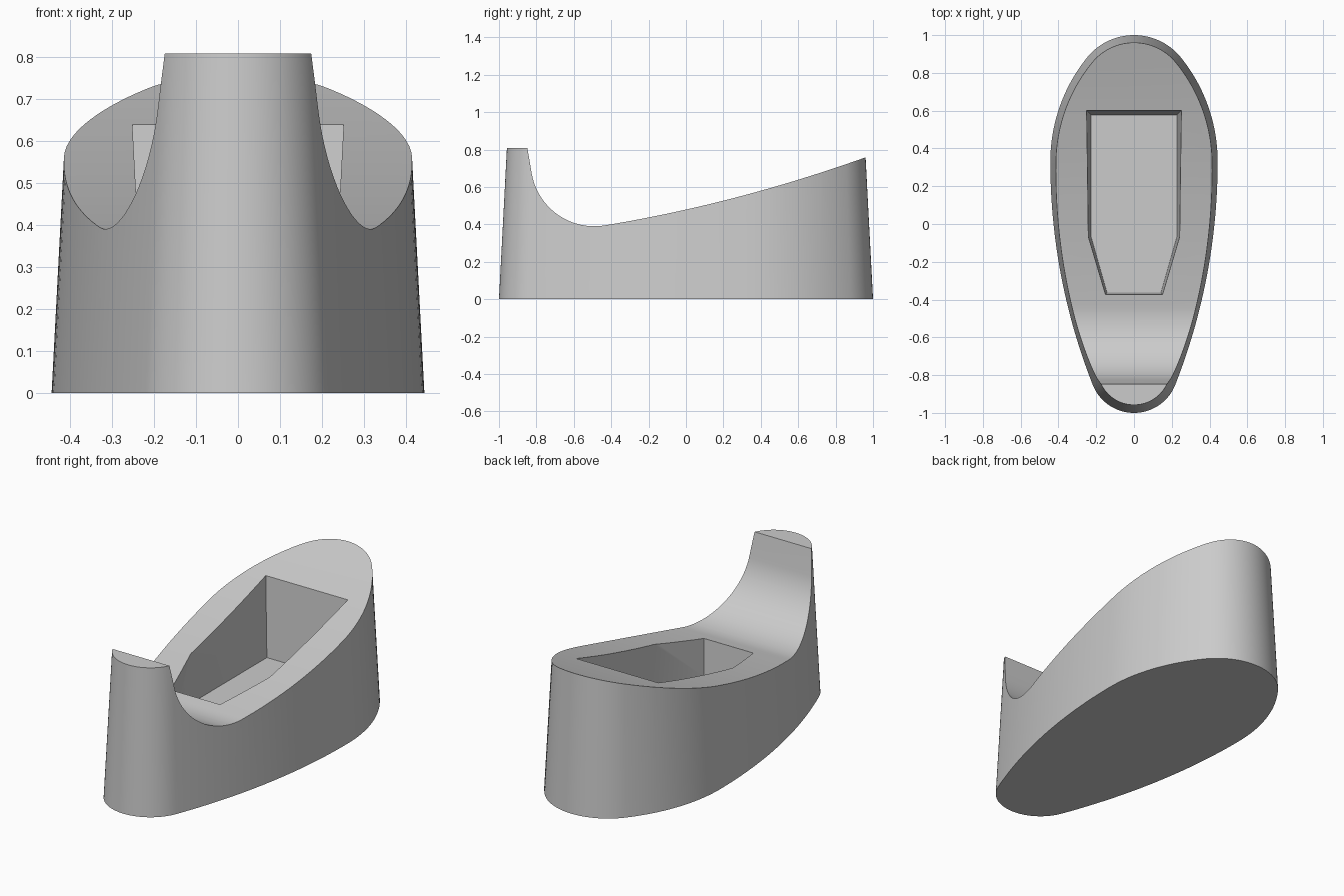
import bpy, bmesh
from math import sin, cos, tan, asin, atan2, radians, hypot, pi

cube = bpy.data.objects.get("Cube")
if cube:
    bpy.data.objects.remove(cube, do_unlink=True)

DRAFT = tan(radians(3))          # all upright walls lean by this slope
HALF_WIDTH, WIDEST_Y = 0.443, 0.33
FLOOR_Z = 0.2

grey = bpy.data.materials.new("plain grey")
grey.use_nodes = True
grey.diffuse_color = (0.6, 0.6, 0.6, 1)
grey.node_tree.nodes["Principled BSDF"].inputs["Base Color"].default_value = (0.6, 0.6, 0.6, 1)


def loft(name, lower, upper):
    """Closed solid between two loops with equal point counts."""
    bm = bmesh.new()
    a = [bm.verts.new(p) for p in lower]
    b = [bm.verts.new(p) for p in upper]
    bm.faces.new(a)
    bm.faces.new(b)
    for i in range(len(a)):
        j = (i + 1) % len(a)
        bm.faces.new((a[i], a[j], b[j], b[i]))
    bmesh.ops.recalc_face_normals(bm, faces=bm.faces)
    mesh = bpy.data.meshes.new(name)
    bm.to_mesh(mesh)
    bm.free()
    mesh.materials.append(grey)
    obj = bpy.data.objects.new(name, mesh)
    bpy.context.collection.objects.link(obj)
    return obj


def arc(cx, cy, r, start, end, n):
    steps = [start + (end - start) * i / n for i in range(n + 1)]
    return [(cx + r * cos(t), cy + r * sin(t)) for t in steps]


def half_end(tip_r, reach):
    """Tip radius, side radius and tangent angle of one end of the egg plan."""
    w, d = HALF_WIDTH, reach - tip_r
    side_r = (w * w + d * d - tip_r ** 2) / (2 * (w - tip_r))
    return tip_r, side_r, asin(d / (side_r - tip_r))


def plan(z):
    """Egg-shaped outline of tangent arcs, drawn in by the draft at height z."""
    inset = z * DRAFT
    fr, fs, fa = half_end(0.235, 1 + WIDEST_Y)
    rr, rs, ra = half_end(0.32, 1 - WIDEST_Y)
    right = arc(0, fr - 1, fr - inset, -pi / 2, -fa, 20)
    right += arc(HALF_WIDTH - fs, WIDEST_Y, fs - inset, -fa, 0, 24)[1:]
    right += arc(HALF_WIDTH - rs, WIDEST_Y, rs - inset, 0, ra, 18)[1:]
    right += arc(0, 1 - rr, rr - inset, ra, pi / 2, 20)[1:]
    left = [(-x, y) for x, y in right[-2:0:-1]]
    return [(x, y, z) for x, y in right + left]


def pocket(z):
    """Tapered slot outline, widened by the draft above the pocket floor."""
    d = (z - FLOOR_Z) * DRAFT
    x1, x2, y1, y2, y3 = 0.143, 0.228, -0.362, -0.065, 0.578
    lean = atan2(x2 - x1, y2 - y1)
    right = [(x1 + d * tan((pi / 2 - lean) / 2), y1 - d),
             (x2 + d, y2 - d * tan(lean / 2)), (x2 + d, y3 + d)]
    left = [(-x, y) for x, y in right[::-1]]
    return [(x, y, z) for x, y in right + left]


# Drafted egg-shaped block
body = loft("stand_body", plan(0), plan(0.9))

# Side profile of the material above the lip, scoop and rising back
profile = [(-1.2, 1.2), (-1.2, 0.807), (-0.848, 0.807)]
profile += arc(-0.49, 0.73, 0.34, radians(190), radians(280), 28)
y0, z0 = profile[-1]
for i in range(1, 25):
    t = (1.2 - y0) * i / 24
    profile.append((y0 + t, z0 + 0.165 * t + 0.069 * t * t))
profile.append((1.2, 1.2))
top_cutter = loft("top_cutter", [(-1, y, z) for y, z in profile],
                  [(1, y, z) for y, z in profile])

# Slot sunk into the sloping top
pocket_cutter = loft("pocket_cutter", pocket(FLOOR_Z), pocket(1.0))

bpy.context.view_layer.objects.active = body
for cutter in (top_cutter, pocket_cutter):
    cutter.hide_render = True
    mod = body.modifiers.new("cut", "BOOLEAN")
    mod.operation = "DIFFERENCE"
    mod.solver = "EXACT"
    mod.object = cutter
    bpy.ops.object.modifier_apply(modifier=mod.name)
    bpy.data.objects.remove(cutter, do_unlink=True)

# Smooth walls with crisp rims
bpy.ops.object.select_all(action="DESELECT")
body.select_set(True)
bpy.ops.object.shade_smooth_by_angle(angle=radians(30))
